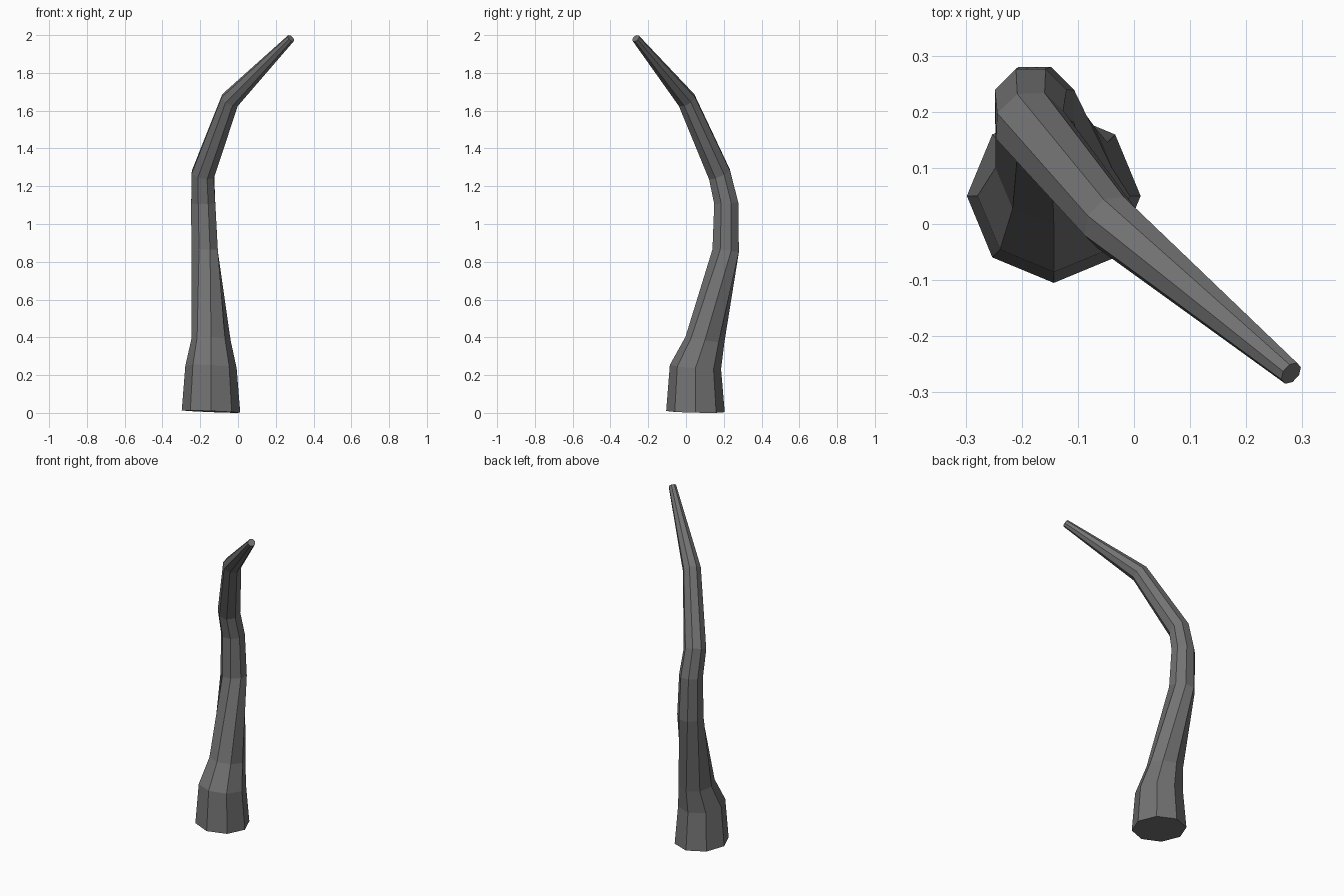
import bpy, bmesh, math
from mathutils import Vector

if "Cube" in bpy.data.objects:
    bpy.data.objects.remove(bpy.data.objects["Cube"])

SIDES = 8

# Rings from base to tip: centre x, y, z, radius, lean of the ring normal in x, y, twist in degrees
RINGS = [
    (-0.143, 0.050, 0.007, 0.155, 0.04, 0.02, 0),
    (-0.143, 0.050, 0.243, 0.136, 0.05, 0.08, 0),
    (-0.143, 0.100, 0.387, 0.104, 0.03, 0.15, 0),
    (-0.177, 0.210, 0.858, 0.076, -0.04, 0.10, 22.5),
    (-0.184, 0.213, 1.110, 0.069, 0.00, -0.06, 22.5),
    (-0.186, 0.177, 1.263, 0.065, 0.22, -0.42, 22.5),
    (-0.042, 0.003, 1.656, 0.053, 0.60, -0.60, 22.5),
    (0.280, -0.266, 1.983, 0.022, 0.97, -0.82, 22.5),
]

mat = bpy.data.materials.new("dark grey")
mat.diffuse_color = (0.17, 0.17, 0.17, 1)
mat.use_nodes = True
mat.node_tree.nodes["Principled BSDF"].inputs["Base Color"].default_value = mat.diffuse_color

# Curved tapering horn, lofted through the rings
bm = bmesh.new()
loops = []
for x, y, z, r, lx, ly, twist in RINGS:
    rot = Vector((0, 0, 1)).rotation_difference(Vector((lx, ly, 1)).normalized())
    loop = []
    for i in range(SIDES):
        a = math.radians(twist) + 2 * math.pi * i / SIDES
        p = rot @ Vector((r * math.cos(a), r * math.sin(a), 0))
        loop.append(bm.verts.new(Vector((x, y, z)) + p))
    loops.append(loop)

for lo, hi in zip(loops, loops[1:]):
    for i in range(SIDES):
        j = (i + 1) % SIDES
        bm.faces.new((lo[i], lo[j], hi[j], hi[i]))

# End caps
bm.faces.new(loops[0][::-1])
bm.faces.new(loops[-1])
bmesh.ops.recalc_face_normals(bm, faces=bm.faces)

mesh = bpy.data.meshes.new("curved_horn")
bm.to_mesh(mesh)
bm.free()
mesh.materials.append(mat)
obj = bpy.data.objects.new("curved_horn", mesh)
bpy.context.collection.objects.link(obj)
